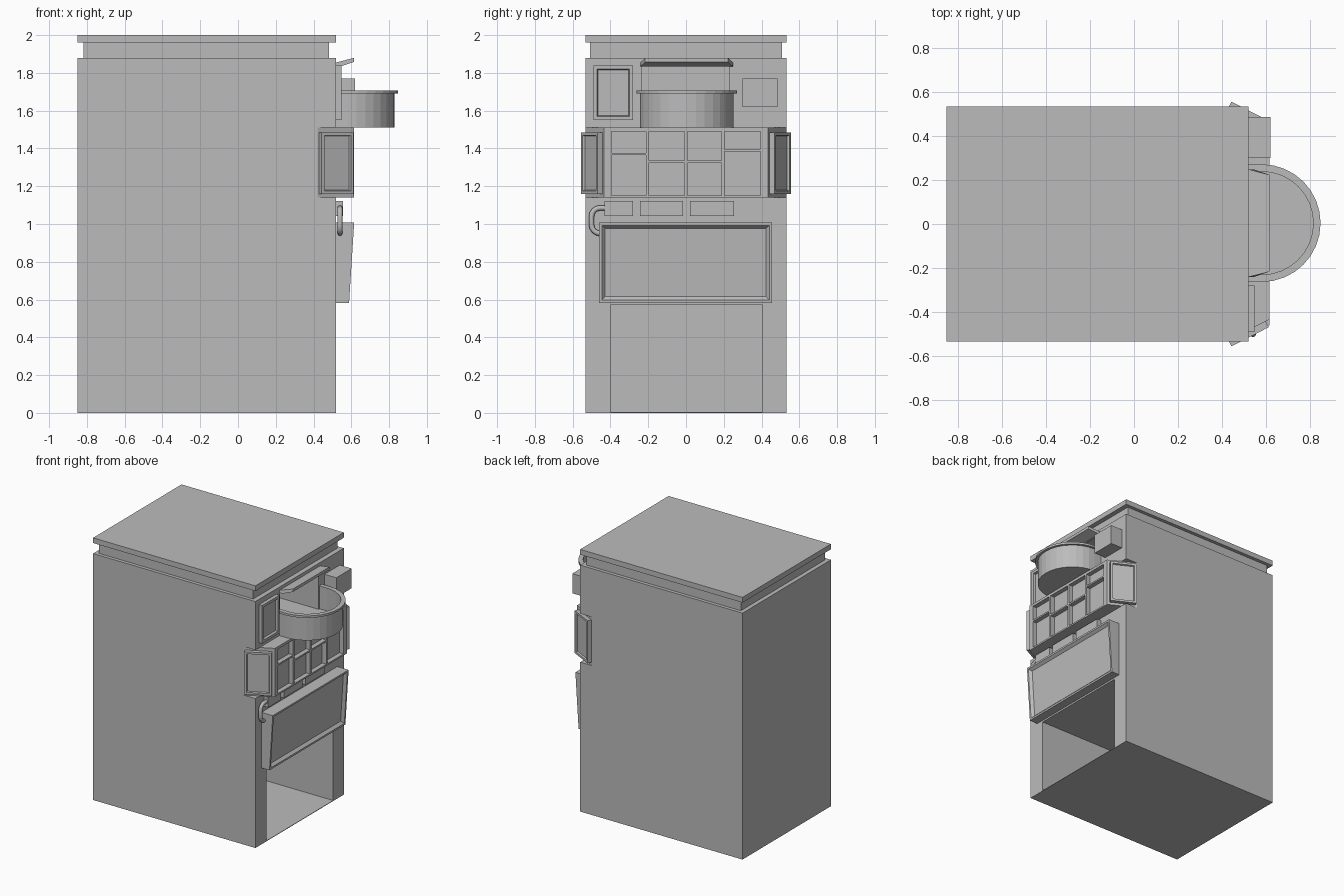
import bpy
import bmesh
from math import sin, cos, pi
from mathutils import Vector

if "Cube" in bpy.data.objects:
    bpy.data.objects.remove(bpy.data.objects["Cube"])

grey = bpy.data.materials.new("plain grey")
grey.use_nodes = True
grey.diffuse_color = (0.5, 0.5, 0.5, 1)
grey.node_tree.nodes["Principled BSDF"].inputs["Base Color"].default_value = (0.5, 0.5, 0.5, 1)

FRONT, BACK, SIDE = 0.52, -0.85, 0.533   # shop front faces +x


def prism(name, pts, lo, hi, axis="z"):
    """Extrude an outline: (x, y) along z, or (x, z) along y."""
    bm = bmesh.new()
    place = (lambda a, b, h: (a, b, h)) if axis == "z" else (lambda a, b, h: (a, h, b))
    face = bm.faces.new([bm.verts.new(place(a, b, lo)) for a, b in pts])
    new = bmesh.ops.extrude_face_region(bm, geom=[face])["geom"]
    shift = Vector(place(0, 0, hi - lo))
    bmesh.ops.translate(bm, vec=shift, verts=[v for v in new if isinstance(v, bmesh.types.BMVert)])
    bmesh.ops.recalc_face_normals(bm, faces=bm.faces)
    mesh = bpy.data.meshes.new(name)
    bm.to_mesh(mesh)
    bm.free()
    mesh.materials.append(grey)
    obj = bpy.data.objects.new(name, mesh)
    bpy.context.collection.objects.link(obj)
    return obj


def box(name, x0, x1, y0, y1, z0, z1):
    return prism(name, [(x0, y0), (x1, y0), (x1, y1), (x0, y1)], z0, z1)


def recess(obj, direction, rim, slope, depth):
    """Give the face that looks along direction a rim and a sunken panel."""
    bm = bmesh.new()
    bm.from_mesh(obj.data)
    bm.normal_update()
    face = max(bm.faces, key=lambda f: f.normal.dot(Vector(direction)))
    bmesh.ops.inset_individual(bm, faces=[face], thickness=rim, use_even_offset=True)
    bmesh.ops.inset_individual(bm, faces=[face], thickness=slope, depth=-depth, use_even_offset=True)
    bm.to_mesh(obj.data)
    bm.free()


def cut(obj, cutter):
    mod = obj.modifiers.new("opening", "BOOLEAN")
    mod.operation, mod.solver, mod.object = "DIFFERENCE", "EXACT", cutter
    cutter.hide_render = True
    bpy.context.view_layer.objects.active = obj
    bpy.ops.object.modifier_apply(modifier=mod.name)
    bpy.data.objects.remove(cutter)


# Ground storey with its deep open entrance
ground = box("ground_storey", BACK, FRONT, -SIDE, SIDE, 0, 1.14)
cut(ground, box("entrance_cutter", -0.72, 0.7, -0.4, 0.405, 0.004, 0.57))

# Middle storey with splayed front corners, and the bay's window bars
BAY, GLASS, CHAMFER = 0.615, 0.58, 0.42
splay = 0.513


def edge(x):
    return SIDE - (x - CHAMFER) * splay


prism("middle_storey", [(BACK, -SIDE), (CHAMFER, -SIDE), (GLASS, -edge(GLASS)),
                        (GLASS, edge(GLASS)), (CHAMFER, SIDE), (BACK, SIDE)], 1.14, 1.51)
for label, s in (("right", -1), ("left", 1)):
    prism("bay_post_" + label, [(GLASS, s * edge(GLASS)), (BAY, s * edge(BAY)),
                                (BAY, s * 0.395), (GLASS, s * 0.395)], 1.14, 1.51)
box("bay_sill", GLASS, BAY, -0.395, 0.395, 1.14, 1.152)
box("bay_head", GLASS, BAY, -0.395, 0.395, 1.49, 1.51)
columns = [-0.395, -0.205, 0.0, 0.195, 0.395]
for y in columns[1:-1]:
    box("bay_mullion", GLASS, BAY, y - 0.008, y + 0.008, 1.152, 1.49)
for y0, y1, z in zip(columns, columns[1:], (1.37, 1.33, 1.33, 1.39)):
    box("bay_crossbar", GLASS, BAY, y0, y1, z - 0.006, z + 0.006)

# Framed signs on the splayed corners
along = Vector((1, splay)).normalized()
out = Vector((along.y, -along.x))
start = Vector((CHAMFER, -SIDE))
for label, s in (("right", -1), ("left", 1)):
    corners = [start + along * t + out * d for t, d in
               ((0.01, 0), (0.2, 0), (0.2, 0.03), (0.01, 0.03))]
    sign = prism("corner_sign_" + label, [(p.x, -s * p.y) for p in corners], 1.16, 1.485)
    recess(sign, (out.x, -s * out.y, 0), 0.016, 0.004, 0.012)

# Upper storey with the balcony room
upper = box("upper_storey", BACK, FRONT, -SIDE, SIDE, 1.51, 1.88)
cut(upper, box("room_cutter", -0.2, 0.7, -0.235, 0.228, 1.53, 1.845))

# Stepped flat roof
box("roof_neck", BACK + 0.032, FRONT - 0.037, -0.507, 0.507, 1.88, 1.96)
box("roof_slab", BACK, FRONT, -SIDE, SIDE, 1.96, 2.0)


# Rounded balcony
def bow(r, n=16):
    arc = [(0.58 + r * sin(pi * i / n), 0.004 - r * cos(pi * i / n)) for i in range(n + 1)]
    return [(FRONT, arc[0][1])] + arc + [(FRONT, arc[-1][1])]


prism("balcony_floor", bow(0.24), 1.51, 1.53)
prism("balcony_wall", bow(0.248) + bow(0.236)[::-1], 1.51, 1.69)
prism("balcony_rail", bow(0.267) + bow(0.234)[::-1], 1.69, 1.706)

# Upturned canopy, narrower at its outer edge
canopy = prism("canopy", [(FRONT, 1.835), (0.545, 1.835), (BAY, 1.858),
                          (BAY, 1.88), (FRONT, 1.855)], -0.24, 0.248, "y")
for v in canopy.data.vertices:
    if v.co.x > 0.6:
        v.co.y *= 0.9

# Upper window and wall box
window = box("upper_window", FRONT, 0.547, -0.49, -0.28, 1.55, 1.84)
recess(window, (1, 0, 0), 0.02, 0.004, 0.018)
box("wall_box", FRONT, 0.62, 0.3, 0.485, 1.62, 1.77)

# Small plaques above the main sign
for y0, y1 in ((-0.432, -0.28), (-0.243, -0.015), (0.02, 0.253)):
    box("plaque", FRONT, 0.557, y0, y1, 1.043, 1.122)

# Main sign, leaning out at the top
board = prism("main_sign", [(FRONT, 0.583), (0.588, 0.583), (BAY, 1.007), (FRONT, 1.007)],
              -0.46, 0.455, "y")
recess(board, (1, 0, 0), 0.014, 0.018, 0.02)

# Bent pipe joining the plaque and the main sign
curve = bpy.data.curves.new("bent_pipe", "CURVE")
curve.dimensions = "3D"
curve.bevel_depth, curve.bevel_resolution, curve.use_fill_caps = 0.014, 2, True
path = [(-0.42, 1.085)]
for cz, a0 in ((1.04, pi / 2), (0.995, pi)):
    path += [(-0.455 + 0.045 * cos(a0 + i * pi / 8), cz + 0.045 * sin(a0 + i * pi / 8)) for i in range(5)]
path.append((-0.44, 0.95))
line = curve.splines.new("POLY")
line.points.add(len(path) - 1)
for point, (y, z) in zip(line.points, path):
    point.co = (0.54, y, z, 1)
curve.materials.append(grey)
pipe = bpy.data.objects.new("bent_pipe", curve)
bpy.context.collection.objects.link(pipe)
